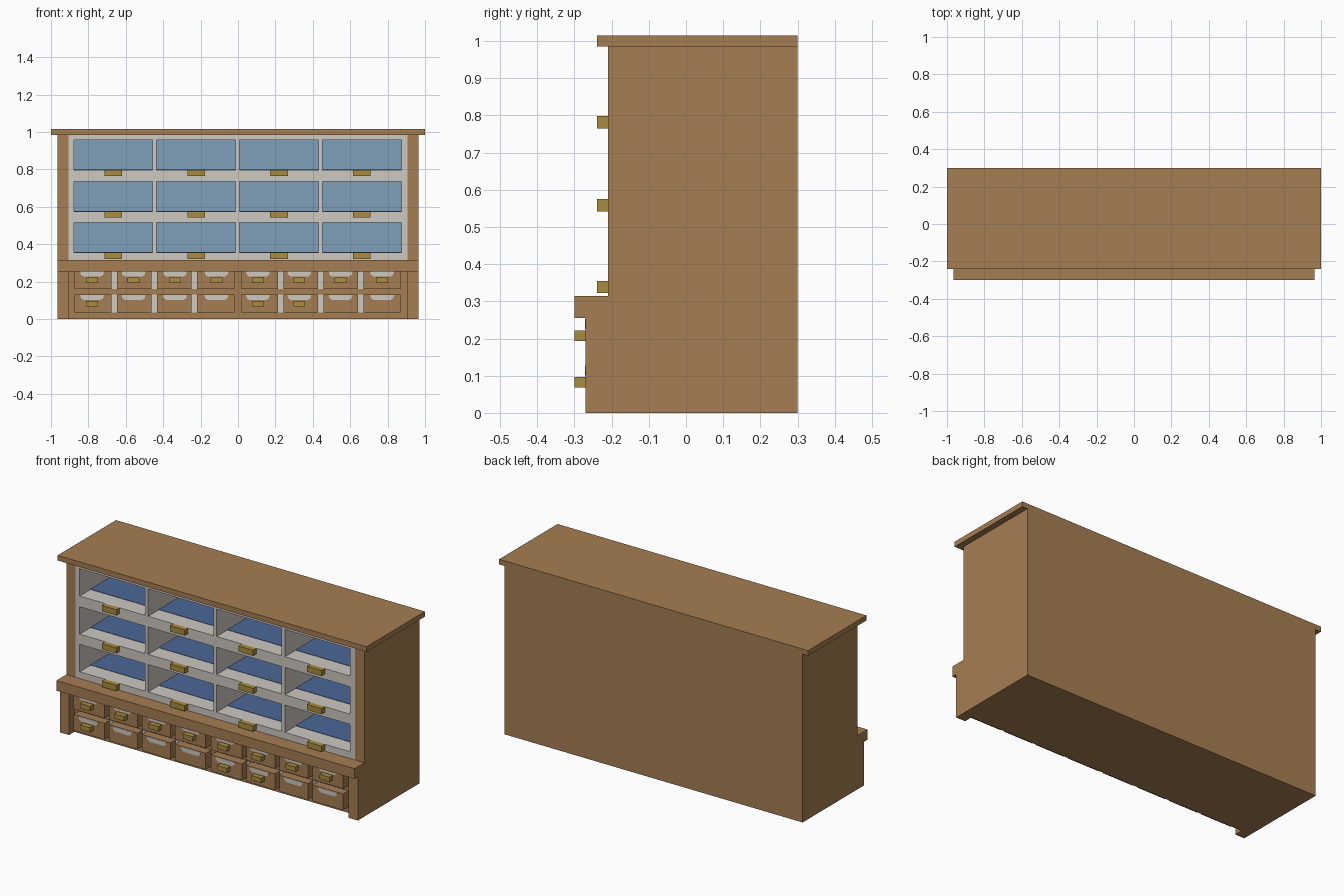
import bpy, bmesh

old = bpy.data.objects.get("Cube")
if old:
    bpy.data.objects.remove(old)


def linear(c):
    c /= 255
    return c / 12.92 if c <= 0.04045 else ((c + 0.055) / 1.055) ** 2.4


def material(name, r, g, b):
    m = bpy.data.materials.new(name)
    color = (linear(r), linear(g), linear(b), 1)
    m.use_nodes = True
    m.diffuse_color = color
    node = next(n for n in m.node_tree.nodes if n.type == "BSDF_PRINCIPLED")
    node.inputs["Base Color"].default_value = color
    node.inputs["Roughness"].default_value = 0.8
    return m


WOOD = material("warm wood", 166, 126, 82)
PALE = material("pale grey", 205, 200, 193)
BRASS = material("brass", 170, 140, 62)
SKY = material("light blue", 127, 159, 185)
BLUE = material("deep blue", 76, 103, 151)


def finish(name, bm, mat):
    bmesh.ops.recalc_face_normals(bm, faces=bm.faces)
    mesh = bpy.data.meshes.new(name)
    bm.to_mesh(mesh)
    bm.free()
    mesh.materials.append(mat)
    ob = bpy.data.objects.new(name, mesh)
    bpy.context.collection.objects.link(ob)
    return ob


def box(name, x, y, z, mat):
    """Box from (min, max) ranges on each axis."""
    bm = bmesh.new()
    bmesh.ops.create_cube(bm, size=1)
    for v in bm.verts:
        for i, (lo, hi) in enumerate((x, y, z)):
            v.co[i] = (lo + hi) / 2 + v.co[i] * (hi - lo)
    return finish(name, bm, mat)


def label(name, cx, top, y, mat):
    """Thin plate with rounded-off lower corners."""
    bm = bmesh.new()
    pts = [(-0.063, 0), (0.063, 0), (0.06, -0.016), (0.045, -0.027),
           (-0.045, -0.027), (-0.06, -0.016)]
    face = bm.faces.new([bm.verts.new((cx + px, y, top + pz)) for px, pz in pts])
    new = bmesh.ops.extrude_face_region(bm, geom=[face])["geom"]
    bmesh.ops.translate(bm, vec=(0, -0.002, 0),
                        verts=[g for g in new if isinstance(g, bmesh.types.BMVert)])
    return finish(name, bm, mat)


W, INNER, BACK = 0.965, 0.905, 0.3      # half widths and back plane
FRONT, LOW_FRONT, RECESS = -0.21, -0.27, -0.22
SHELF, CAP = 0.315, 0.985               # ledge top, underside of the top slab

# Carcass
box("top_slab", (-1, 1), (-0.24, BACK), (CAP, 1.015), WOOD)
box("back_panel", (-INNER, INNER), (0.28, BACK), (SHELF, CAP), WOOD)
box("lower_body", (-W, W), (RECESS, BACK), (0, SHELF), WOOD)
box("ledge", (-W, W), (-0.3, RECESS), (0.255, SHELF), WOOD)
for side, s in (("left", 1), ("right", -1)):
    xs = sorted((s * INNER, s * W))
    box(side + "_side_panel", xs, (FRONT, BACK), (SHELF, CAP), WOOD)
    box(side + "_front_post", xs, (LOW_FRONT, RECESS), (0, 0.255), WOOD)

# Open display bins: pale grid, blue back and floor lining
bins_x = [(-0.878 + 0.443 * i, -0.456 + 0.443 * i) for i in range(4)]
bins_z = [(0.355, 0.515), (0.575, 0.735), (0.798, 0.958)]
box("bin_back", (-INNER, INNER), (0.27, 0.28), (SHELF, CAP), SKY)
rail_edges = [SHELF] + [e for b in bins_z for e in b] + [CAP]
for i in range(0, len(rail_edges), 2):
    box("grid_rail", (-INNER, INNER), (FRONT, 0.27), rail_edges[i:i + 2], PALE)
stile_edges = [-INNER] + [e for b in bins_x for e in b] + [INNER]
for z in bins_z:
    for i in range(0, len(stile_edges), 2):
        box("grid_stile", stile_edges[i:i + 2], (FRONT, 0.27), z, PALE)
    for x in bins_x:
        mid = (x[0] + x[1]) / 2
        box("bin_lining", x, (-0.11, 0.27), (z[0], z[0] + 0.002), BLUE)
        box("bin_pull", (mid - 0.047, mid + 0.047), (-0.24, FRONT),
            (z[0] - 0.033, z[0]), BRASS)

# Two rows of small drawers in two banks
for row, (bottom, top) in (("lower", (0.035, 0.13)), ("upper", (0.16, 0.255))):
    for bank, (start, end) in enumerate(((-0.875, -0.02), (0.015, 0.87))):
        pitch = (end - start) / 4
        box(row + "_drawer_gap", (start + 0.1, end - 0.1),
            (RECESS - 0.003, RECESS), (bottom, top), PALE)
        for i in range(4):
            left = start + i * pitch + (0.014 if i else 0)
            right = start + (i + 1) * pitch - (0.014 if i < 3 else 0)
            mid = -0.78 + 0.2215 * (4 * bank + i)
            box(row + "_drawer", (left, right), (LOW_FRONT, RECESS),
                (bottom, top), WOOD)
            label(row + "_drawer_label", mid, top - 0.002, LOW_FRONT, PALE)
            # The lower row has lost some of its pulls
            if row == "upper" or (bank, i) in ((0, 0), (1, 0), (1, 1)):
                box(row + "_drawer_pull", (mid - 0.032, mid + 0.032),
                    (-0.3, LOW_FRONT), (top - 0.062, top - 0.034), BRASS)
